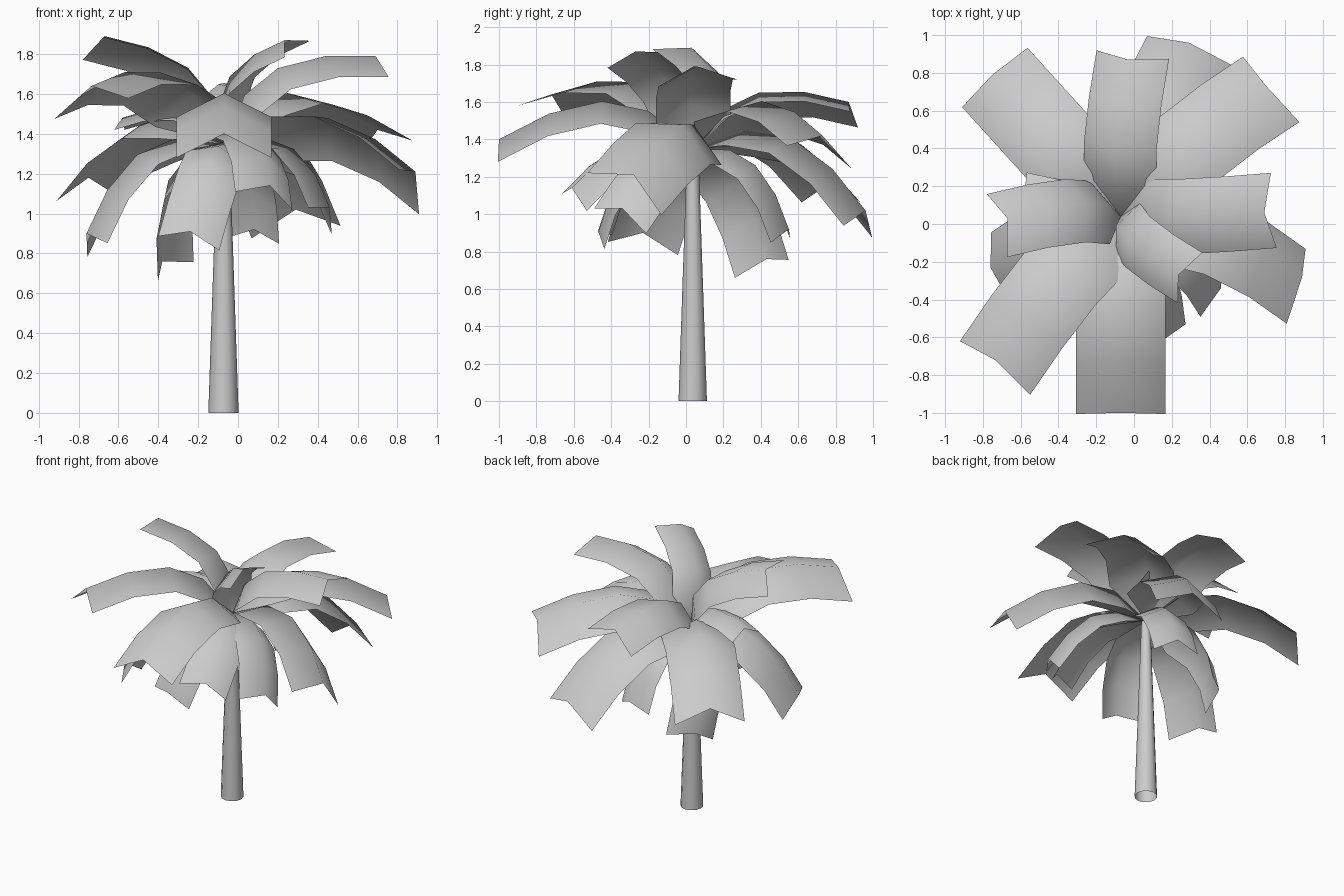
import bpy
import bmesh
from math import radians
from mathutils import Vector, Matrix

cube = bpy.data.objects.get("Cube")
if cube:
    bpy.data.objects.remove(cube, do_unlink=True)

# One plain colour for the whole tree
grey = bpy.data.materials.new("plain_grey")
grey.use_nodes = True
colour = (0.6, 0.6, 0.6, 1)
grey.diffuse_color = colour
grey.node_tree.nodes["Principled BSDF"].inputs["Base Color"].default_value = colour

CROWN = Vector((-0.07, 0.04, 1.35))


def add_object(name, bm):
    mesh = bpy.data.meshes.new(name)
    for face in bm.faces:
        face.smooth = True
    bm.to_mesh(mesh)
    bm.free()
    mesh.materials.append(grey)
    obj = bpy.data.objects.new(name, mesh)
    bpy.context.collection.objects.link(obj)


# Tapered trunk, open at the ends
bm = bmesh.new()
bmesh.ops.create_cone(bm, segments=12, cap_ends=False, radius1=0.076, radius2=0.03,
                      depth=CROWN.z)
bmesh.ops.translate(bm, verts=bm.verts, vec=(-0.073, 0.036, CROWN.z / 2))
add_object("trunk", bm)

# Ridge line of a full-size frond: distance from the crown and height
RIDGE = [(0, 0), (0.25, 0.19), (0.5, 0.23), (0.78, 0.15), (1.04, 0)]
HALF_WIDTH, DROP = 0.237, 0.12


def add_frond(name, tip, roll):
    """Arched, roof-shaped leaf from the crown to the tip, rolled about its length."""
    chord = Vector(tip) - CROWN
    size = chord.length / RIDGE[-1][0]
    ahead = chord.normalized()
    side = Vector((0, 0, 1)).cross(ahead).normalized()
    up = ahead.cross(side)
    frame = Matrix((ahead, side, up)).transposed()
    turn = Matrix.Rotation(radians(roll), 3, ahead)
    place = turn @ frame

    bm = bmesh.new()
    rows = []
    for reach, height in RIDGE[1:]:
        row = [(reach, -HALF_WIDTH, height - DROP), (reach, 0, height),
               (reach, HALF_WIDTH, height - DROP)]
        rows.append([bm.verts.new(CROWN + place @ Vector(p) * size) for p in row])
    root = bm.verts.new(CROWN)
    for i in range(2):
        bm.faces.new((root, rows[0][i], rows[0][i + 1]))
        for near, far in zip(rows, rows[1:]):
            bm.faces.new((near[i], far[i], far[i + 1], near[i + 1]))
    add_object(name, bm)


# Tip of each frond and its roll in degrees
FRONDS = {
    "front_frond": ((-0.07, -1, 1.4), 0),
    "right_upper_frond": ((-0.67, 0.03, 1.89), 24),
    "left_upper_frond": ((0.69, 0.06, 1.79), 6),
    "front_left_upper_frond": ((0.235, -0.27, 1.87), 25),
    "back_upper_frond": ((-0.03, 0.87, 1.6), -13),
    "back_right_frond": ((-0.75, 0.79, 1.18), 0),
    "front_right_frond": ((-0.735, -0.72, 1.64), 13),
    "back_left_frond": ((0.7, 0.73, 1.42), -15),
    "back_lower_frond": ((0.29, 0.96, 1.02), -8),
    "left_frond": ((0.89, -0.28, 1.21), -29),
    "front_lower_frond": ((-0.24, -0.47, 0.91), -17),
    "front_left_lower_frond": ((0.16, -0.61, 1.14), -17),
    "right_lower_frond": ((-0.76, -0.23, 0.9), 12),
    "back_right_lower_frond": ((-0.38, 0.43, 0.76), -25),
    "left_lower_frond": ((0.46, -0.34, 1.03), -27),
    "back_left_lower_frond": ((0.08, 0.55, 0.92), 5),
    "right_inner_frond": ((-0.58, 0.15, 1.48), 0),
}
for name, (tip, roll) in FRONDS.items():
    add_frond(name, tip, roll)
